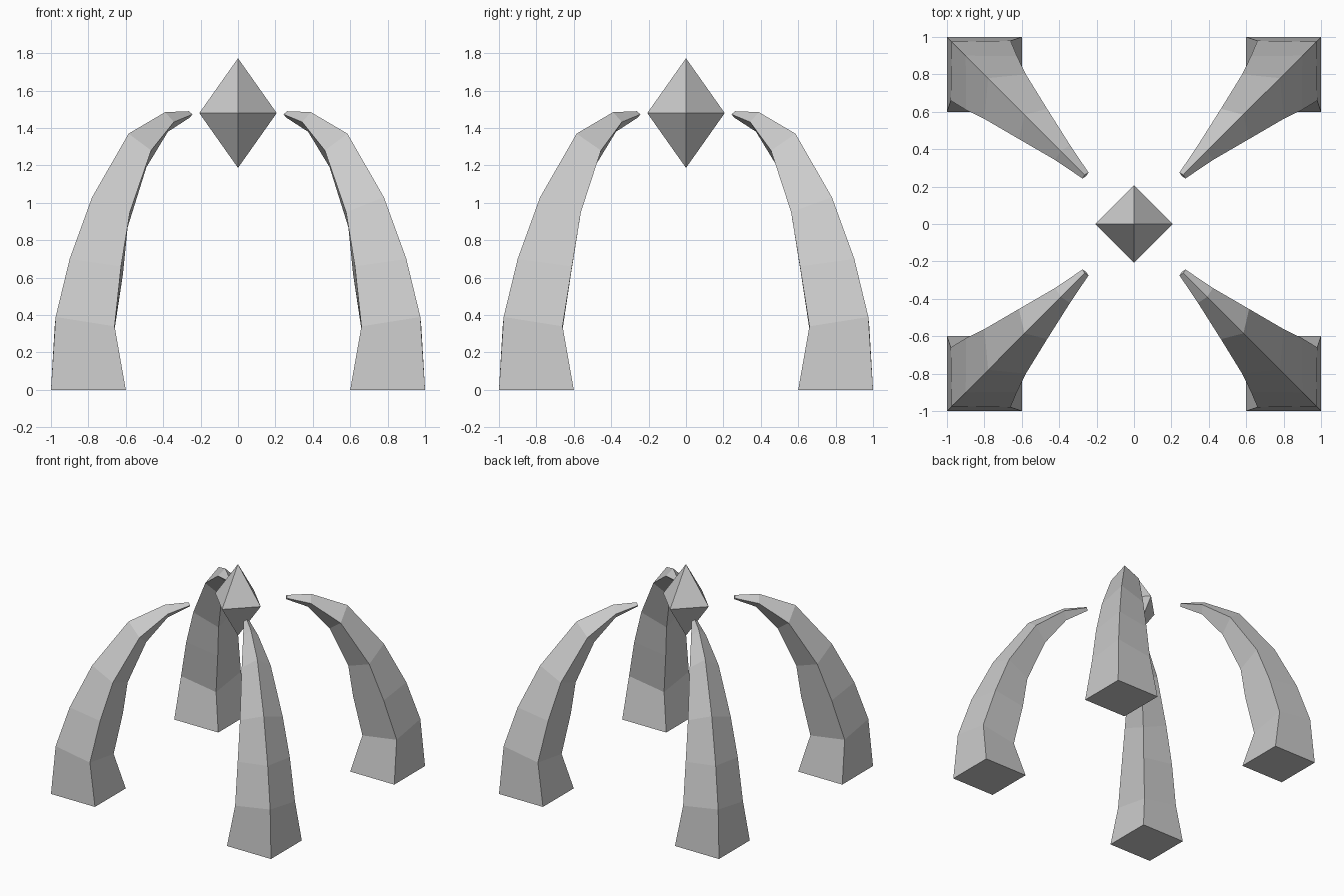
import bpy
import bmesh

cube = bpy.data.objects.get("Cube")
if cube:
    bpy.data.objects.remove(cube, do_unlink=True)

stone = bpy.data.materials.new("light_grey_stone")
stone.use_nodes = True
GREY = (0.6, 0.6, 0.6, 1.0)
stone.diffuse_color = GREY
stone.node_tree.nodes["Principled BSDF"].inputs["Base Color"].default_value = GREY


def add_object(name, bm):
    """Turn a bmesh into a flat-shaded stone object."""
    bmesh.ops.recalc_face_normals(bm, faces=bm.faces)
    mesh = bpy.data.meshes.new(name)
    bm.to_mesh(mesh)
    bm.free()
    mesh.materials.append(stone)
    obj = bpy.data.objects.new(name, mesh)
    bpy.context.collection.objects.link(obj)
    return obj


# Pillar sections along the diagonal:
# outer corner (r, z), inner corner (r, z), half side width, twist
SECTIONS = [
    (1.00, 0.00, 0.60, 0.00, 0.20, 0.0),
    (0.975, 0.39, 0.665, 0.29, 0.16, 0.0),
    (0.90, 0.70, 0.615, 0.62, 0.14, 0.008),
    (0.78, 1.03, 0.59, 0.87, 0.115, 0.008),
    (0.585, 1.37, 0.49, 1.19, 0.078, 0.005),
    (0.39, 1.485, 0.375, 1.38, 0.04, 0.0),
    (0.263, 1.49, 0.256, 1.457, 0.016, 0.0),
]


def build_pillar(name, sx, sy):
    """Curved, tapering four-sided pillar leaning towards the centre."""
    bm = bmesh.new()
    rings = []
    for ro, zo, ri, zi, d, t in SECTIONS:
        c, z = (ro + ri) / 2, (zo + zi) / 2
        corners = [(ro, ro, zo), (c - d + t, c + d, z),
                   (ri, ri, zi), (c + d, c - d - t, z)]
        rings.append([bm.verts.new((x * sx, y * sy, h)) for x, y, h in corners])
    for low, high in zip(rings, rings[1:]):
        for i in range(4):
            j = (i + 1) % 4
            bm.faces.new((low[i], low[j], high[j], high[i]))
    bm.faces.new(rings[0])
    bm.faces.new(rings[-1])
    return add_object(name, bm)


for side, sx in (("left", 1), ("right", -1)):
    for end, sy in (("front", -1), ("back", 1)):
        build_pillar(f"{end}_{side}_pillar", sx, sy)

# Floating crystal: two pyramids sharing a diamond waist
bm = bmesh.new()
R, MID, HALF = 0.207, 1.48, 0.293
waist = [bm.verts.new((x * R, y * R, MID))
         for x, y in ((1, 0), (0, 1), (-1, 0), (0, -1))]
for tip_z in (MID + HALF, MID - HALF):
    tip = bm.verts.new((0, 0, tip_z))
    for i in range(4):
        bm.faces.new((waist[i], waist[(i + 1) % 4], tip))
add_object("floating_crystal", bm)
